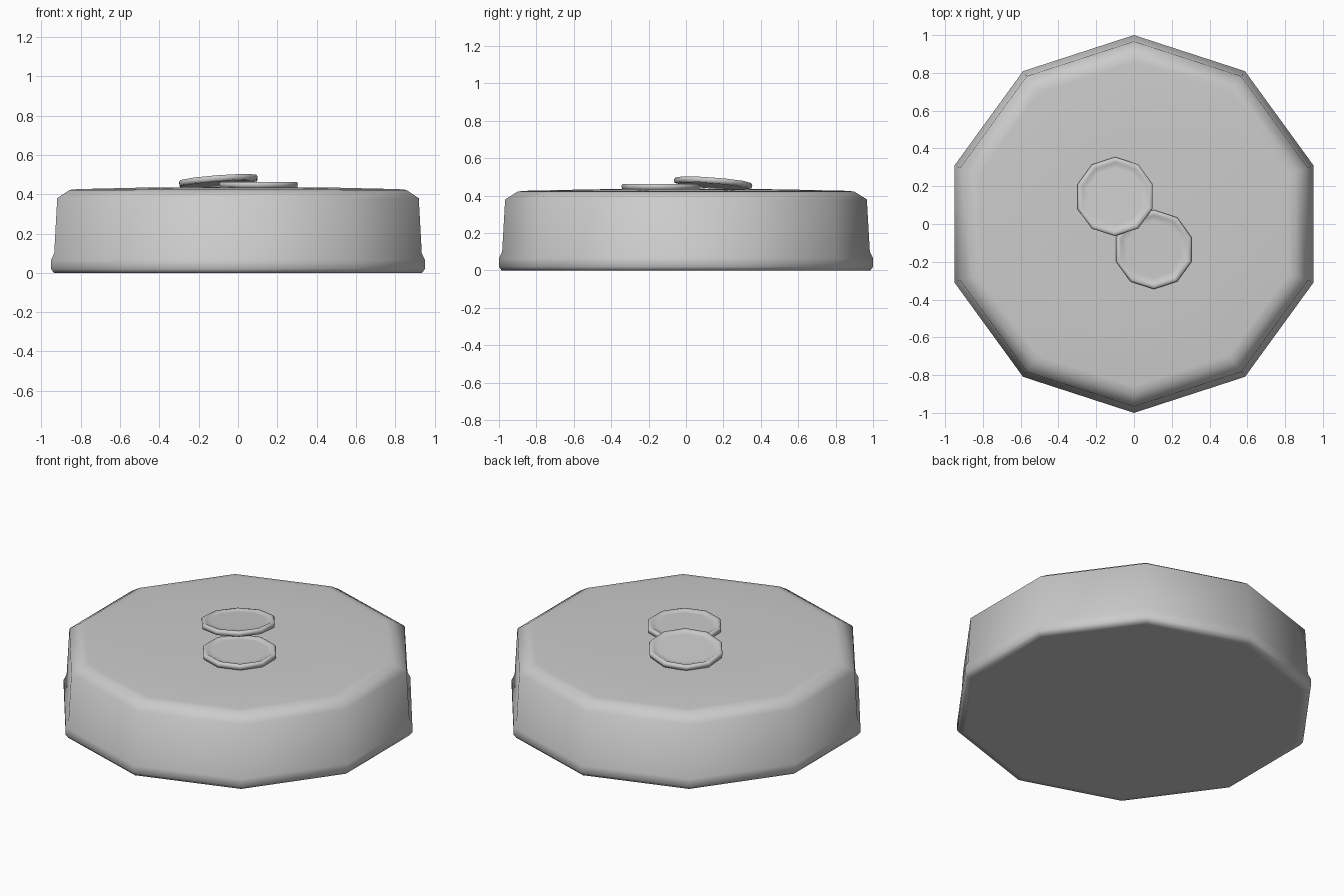
import bpy, bmesh, math
from mathutils import Matrix, Vector

cube = bpy.data.objects.get("Cube")
if cube:
    bpy.data.objects.remove(cube)

SIDES = 10

metal = bpy.data.materials.new("grey_metal")
metal.use_nodes = True
grey = (0.6, 0.6, 0.6, 1)
metal.diffuse_color = grey
metal.node_tree.nodes["Principled BSDF"].inputs["Base Color"].default_value = grey


def lathe(name, profile, matrix=Matrix()):
    """Revolve (radius, height) points into a closed ten-sided solid."""
    bm = bmesh.new()
    rings = []
    for r, z in profile:
        angles = [math.pi / 2 + math.tau * i / SIDES for i in range(SIDES)]
        rings.append([bm.verts.new((r * math.cos(a), r * math.sin(a), z)) for a in angles])
    for low, high in zip(rings, rings[1:]):
        for i in range(SIDES):
            j = (i + 1) % SIDES
            bm.faces.new((low[i], low[j], high[j], high[i]))
    bm.faces.new(rings[0][::-1])
    bm.faces.new(rings[-1])
    bm.transform(matrix)
    mesh = bpy.data.meshes.new(name)
    bm.to_mesh(mesh)
    bm.free()
    mesh.shade_smooth()
    mesh.materials.append(metal)
    obj = bpy.data.objects.new(name, mesh)
    bpy.context.collection.objects.link(obj)
    return obj


# Tin body: flared foot, tapered wall, bevelled shoulder, shallow dome
lathe("tin_body", [(0.95, 0), (0.985, 0), (1, 0.02), (1, 0.065), (0.983, 0.1),
                   (0.967, 0.38), (0.9, 0.422), (0.86, 0.426), (0.5, 0.434), (0.1, 0.437)])

# Two coins with slightly raised rims
coin = [(0.19, -0.016), (0.207, -0.013), (0.21, 0.006), (0.203, 0.015),
        (0.186, 0.015), (0.178, 0.01), (0.15, 0.01)]
lathe("lower_coin", coin, Matrix.Translation((0.105, -0.135, 0.448)))

# The upper coin leans on the lower one
lean = Vector((0, 0, 1)).rotation_difference(Vector((-0.075, 0.075, 1))).to_matrix().to_4x4()
lathe("upper_coin", coin, Matrix.Translation((-0.1, 0.145, 0.467)) @ lean)
